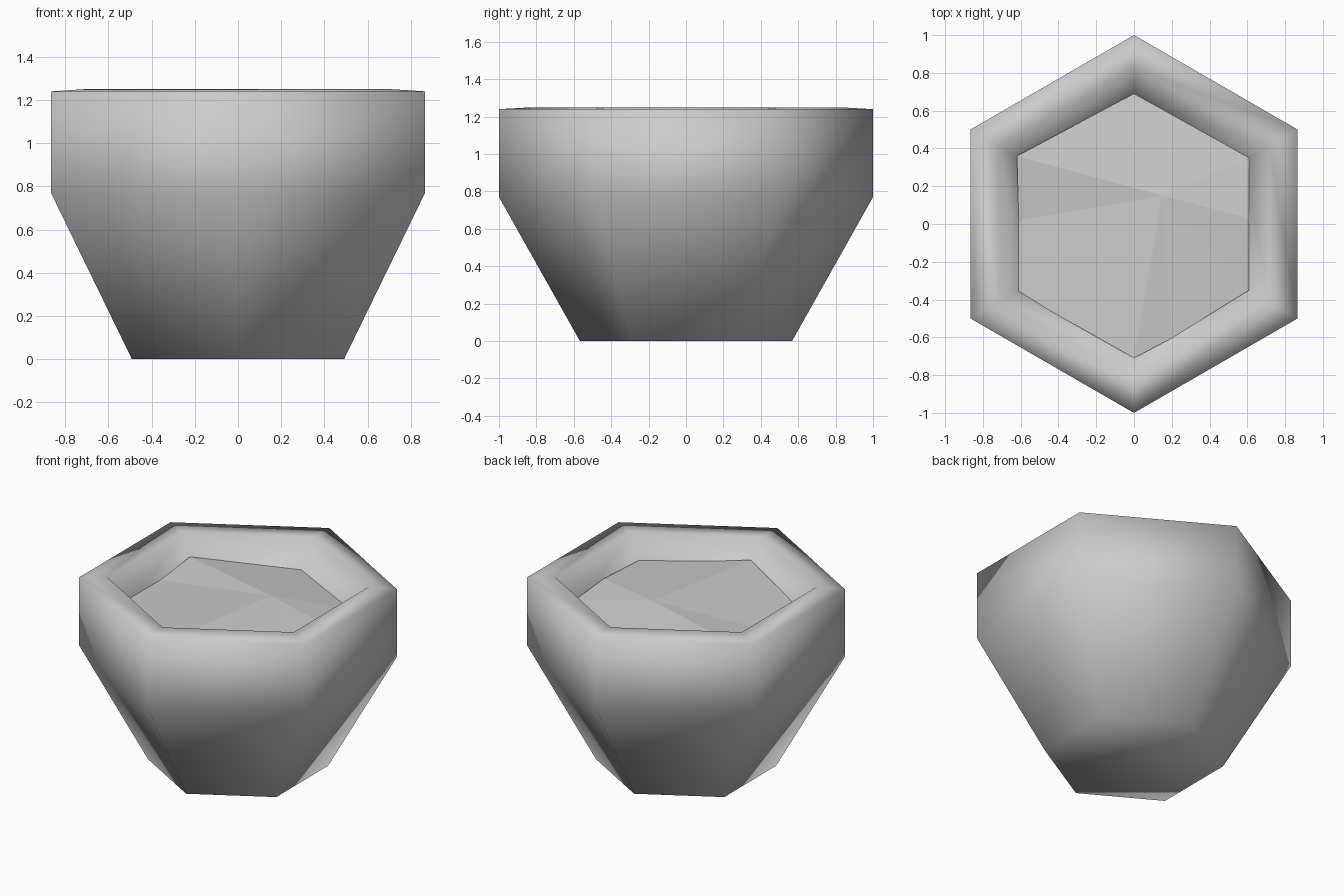
import bpy, bmesh
from math import cos, sin, radians

if "Cube" in bpy.data.objects:
    bpy.data.objects.remove(bpy.data.objects["Cube"])


def make_object(name, bm, smooth):
    bmesh.ops.recalc_face_normals(bm, faces=bm.faces)
    for f in bm.faces:
        f.smooth = smooth
    mesh = bpy.data.meshes.new(name)
    bm.to_mesh(mesh)
    bm.free()
    obj = bpy.data.objects.new(name, mesh)
    bpy.context.collection.objects.link(obj)
    return obj


# Hexagonal pot: (radius, height) profile from base, over the rim, to inner wall
profile = [(0.567, 0), (1, 0.77), (1, 1.24), (0.825, 1.25), (0.67, 1.04)]
bm = bmesh.new()
rings = [[bm.verts.new((r * cos(radians(30 + 60 * i)), r * sin(radians(30 + 60 * i)), z))
          for i in range(6)] for r, z in profile]
bm.faces.new(rings[0])
for a, b in zip(rings, rings[1:]):
    for i in range(6):
        j = (i + 1) % 6
        bm.faces.new((a[i], a[j], b[j], b[i]))
make_object("pot", bm, True)

# Uneven faceted soil: fan around an off-centre peak
border = [(0.61, 0.03, 1.12), (0.61, 0.35, 1.09), (0, 0.69, 1.07),
          (-0.62, 0.36, 1.12), (-0.61, 0.02, 1.09), (-0.62, -0.36, 1.09),
          (0, -0.71, 1.13), (0.19, -0.61, 1.11), (0.61, -0.35, 1.10)]
bm = bmesh.new()
peak = bm.verts.new((0.15, 0.15, 1.137))
edge = [bm.verts.new(p) for p in border]
for i, v in enumerate(edge):
    bm.faces.new((peak, v, edge[(i + 1) % len(edge)]))
make_object("soil", bm, False)
